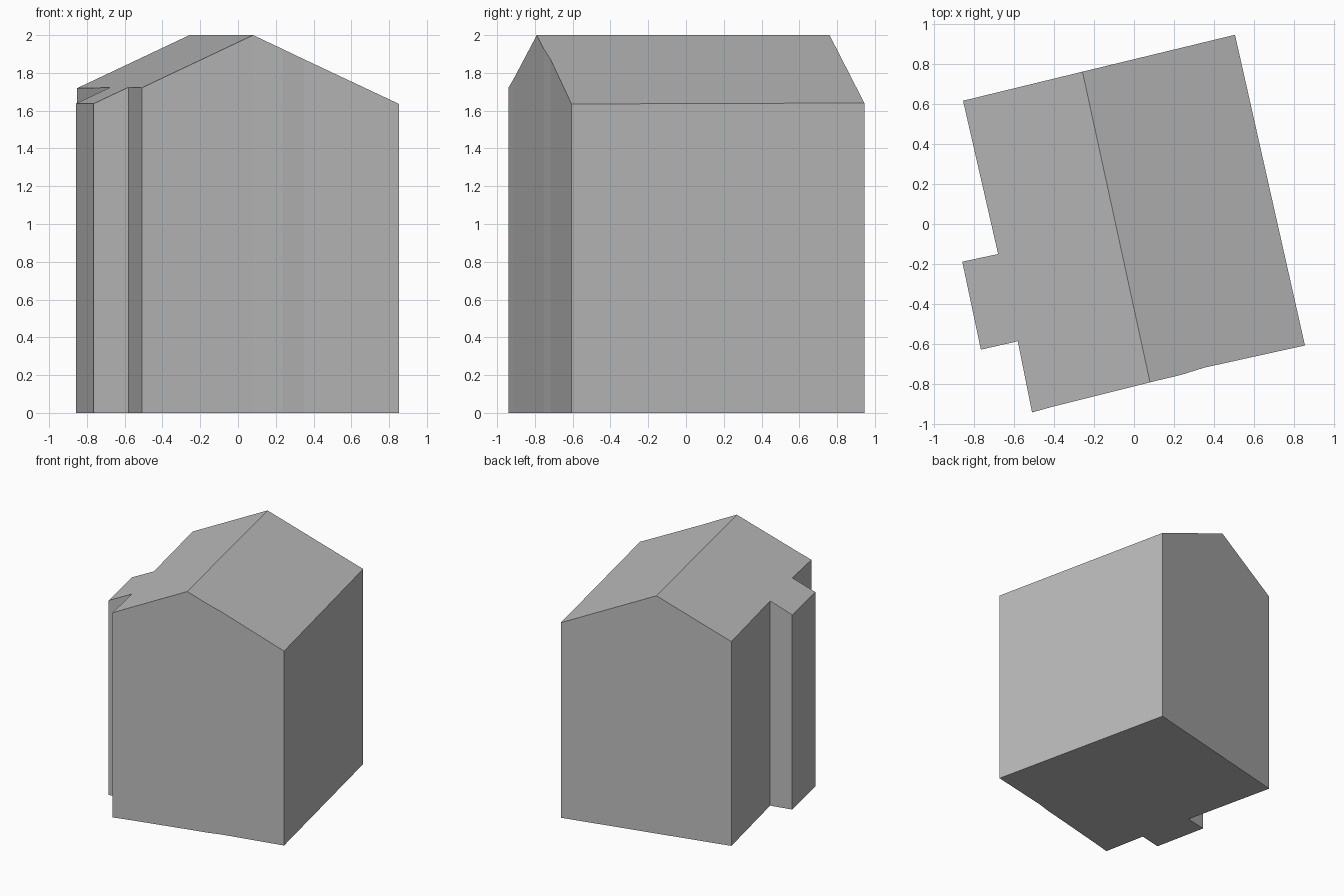
import bpy
import bmesh
from mathutils import Vector

cube = bpy.data.objects.get("Cube")
if cube:
    bpy.data.objects.remove(cube, do_unlink=True)

# One plain grey for walls and roof
grey = bpy.data.materials.new("plain_grey")
grey.use_nodes = True
colour = (0.5, 0.5, 0.5, 1)
grey.diffuse_color = colour
grey.node_tree.nodes["Principled BSDF"].inputs["Base Color"].default_value = colour

# Ridge ends, and the footprint on each side of the ridge (counter-clockwise)
ridge_front, ridge_back = Vector((0.08, -0.79)), Vector((-0.257, 0.76))
right_side = [(0.235, -0.753), (0.35, -0.717), (0.853, -0.606), (0.504, 0.944)]
left_side = [(-0.853, 0.615), (-0.678, -0.15), (-0.857, -0.188),
             (-0.764, -0.627), (-0.58, -0.585), (-0.509, -0.94), (-0.4, -0.91)]
RIDGE_HEIGHT, SLOPE = 2.0, 0.459
across = (ridge_back - ridge_front).orthogonal().normalized()


def roof_height(p):
    return RIDGE_HEIGHT - SLOPE * abs((p - ridge_front).dot(across))


outline = [ridge_front, *map(Vector, right_side), ridge_back, *map(Vector, left_side)]
back = len(right_side) + 1

bm = bmesh.new()
base = [bm.verts.new((p.x, p.y, 0)) for p in outline]
eaves = [bm.verts.new((p.x, p.y, roof_height(p))) for p in outline]

# Floor, walls and the two roof slopes
bm.faces.new(base[::-1])
for i in range(len(outline)):
    j = (i + 1) % len(outline)
    bm.faces.new((base[i], base[j], eaves[j], eaves[i]))
bm.faces.new(eaves[:back + 1])
bm.faces.new(eaves[back:] + eaves[:1])
bm.normal_update()

mesh = bpy.data.meshes.new("house_body")
bm.to_mesh(mesh)
bm.free()
mesh.materials.append(grey)
house = bpy.data.objects.new("house_body", mesh)
bpy.context.collection.objects.link(house)
